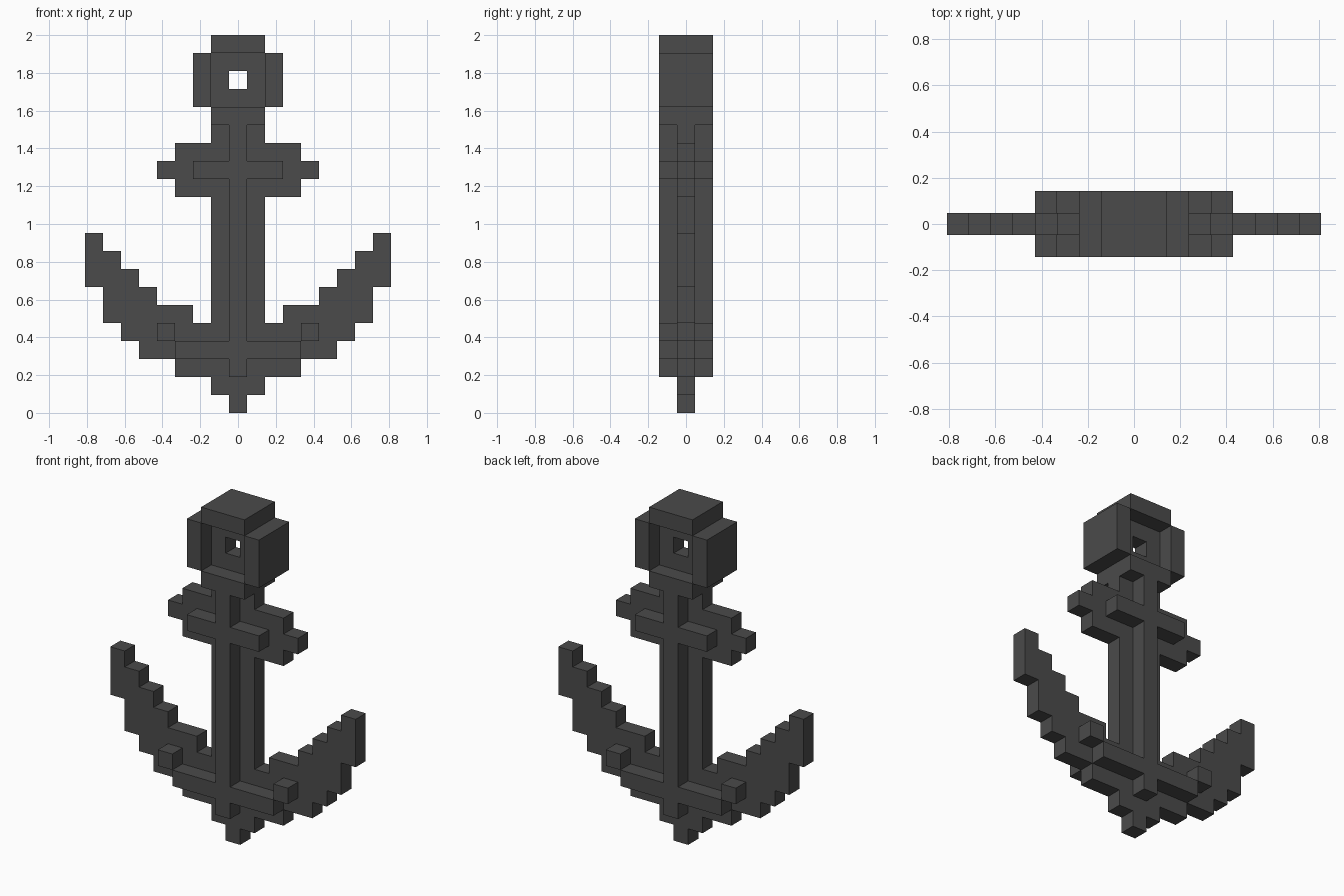
import bpy, bmesh
from math import radians
from mathutils import Vector

if "Cube" in bpy.data.objects:
    bpy.data.objects.remove(bpy.data.objects["Cube"], do_unlink=True)

UNIT = 2 / 21  # edge of one block

iron = bpy.data.materials.new("dark iron")
iron.use_nodes = True
iron.diffuse_color = (0.07, 0.07, 0.07, 1)
iron.node_tree.nodes["Principled BSDF"].inputs["Base Color"].default_value = (0.07, 0.07, 0.07, 1)


def blocks(x0, x1, z0, z1, depth=0):
    """Block cells in an inclusive range, mirrored left to right."""
    return {(side * x, y, z) for side in (-1, 1) for x in range(x0, x1 + 1)
            for y in range(-depth, depth + 1) for z in range(z0, z1 + 1)}


# Ring: thick top and sides around a thin pierced web
ring = blocks(0, 1, 20, 20, 1) | blocks(2, 2, 17, 19, 1) | blocks(0, 1, 17, 19)
ring -= blocks(0, 0, 18, 18)

# Shank: thin wide bar, raised centre rib and thick collar
shank = blocks(0, 1, 5, 15) | blocks(0, 0, 4, 15, 1) | blocks(0, 1, 16, 16, 1)

# Stock: crossbar with stepped ends and a raised rib
stock = blocks(2, 3, 12, 14) | blocks(4, 4, 13, 13) | blocks(1, 2, 13, 13, 1)

# Arms: one inner-to-outer span for each row, rising from the pointed crown
spans = [(0, 0), (0, 1), (0, 3), (0, 5), (0, 6), (3, 7), (5, 7), (6, 8), (7, 8), (8, 8)]
arms = set()
for row, (inner, outer) in enumerate(spans):
    arms |= blocks(inner, outer, row, row)
# Raised rib along the arms
arms |= blocks(0, 0, 2, 2, 1) | blocks(0, 3, 3, 3, 1) | blocks(4, 4, 4, 4, 1)
arms -= shank
stock -= shank

parts = {"ring": ring, "shank": shank, "stock": stock, "arms": arms}
solid = set().union(*parts.values())


def build(name, cells):
    """Skin the exposed sides of the cells and merge them into flat faces."""
    bm = bmesh.new()
    corners = {}

    def corner(p):
        key = tuple(round(2 * c) for c in p)
        if key not in corners:
            corners[key] = bm.verts.new(((p.x) * UNIT, p.y * UNIT, (p.z + 0.5) * UNIT))
        return corners[key]

    for cell in sorted(cells):
        for axis in range(3):
            for sign in (-1, 1):
                n = Vector((0, 0, 0))
                n[axis] = sign
                if tuple(int(c + d) for c, d in zip(cell, n)) in solid:
                    continue
                u = Vector((0, 0, 0))
                u[(axis + 1) % 3] = 0.5
                v = n.cross(u)
                mid = Vector(cell) + n / 2
                bm.faces.new([corner(mid + q) for q in (-u - v, u - v, u + v, v - u)])
    bmesh.ops.dissolve_limit(bm, angle_limit=radians(1), verts=bm.verts, edges=bm.edges)
    mesh = bpy.data.meshes.new(name)
    bm.to_mesh(mesh)
    bm.free()
    mesh.materials.append(iron)
    bpy.context.collection.objects.link(bpy.data.objects.new(name, mesh))


for name, cells in parts.items():
    build(name, cells)
